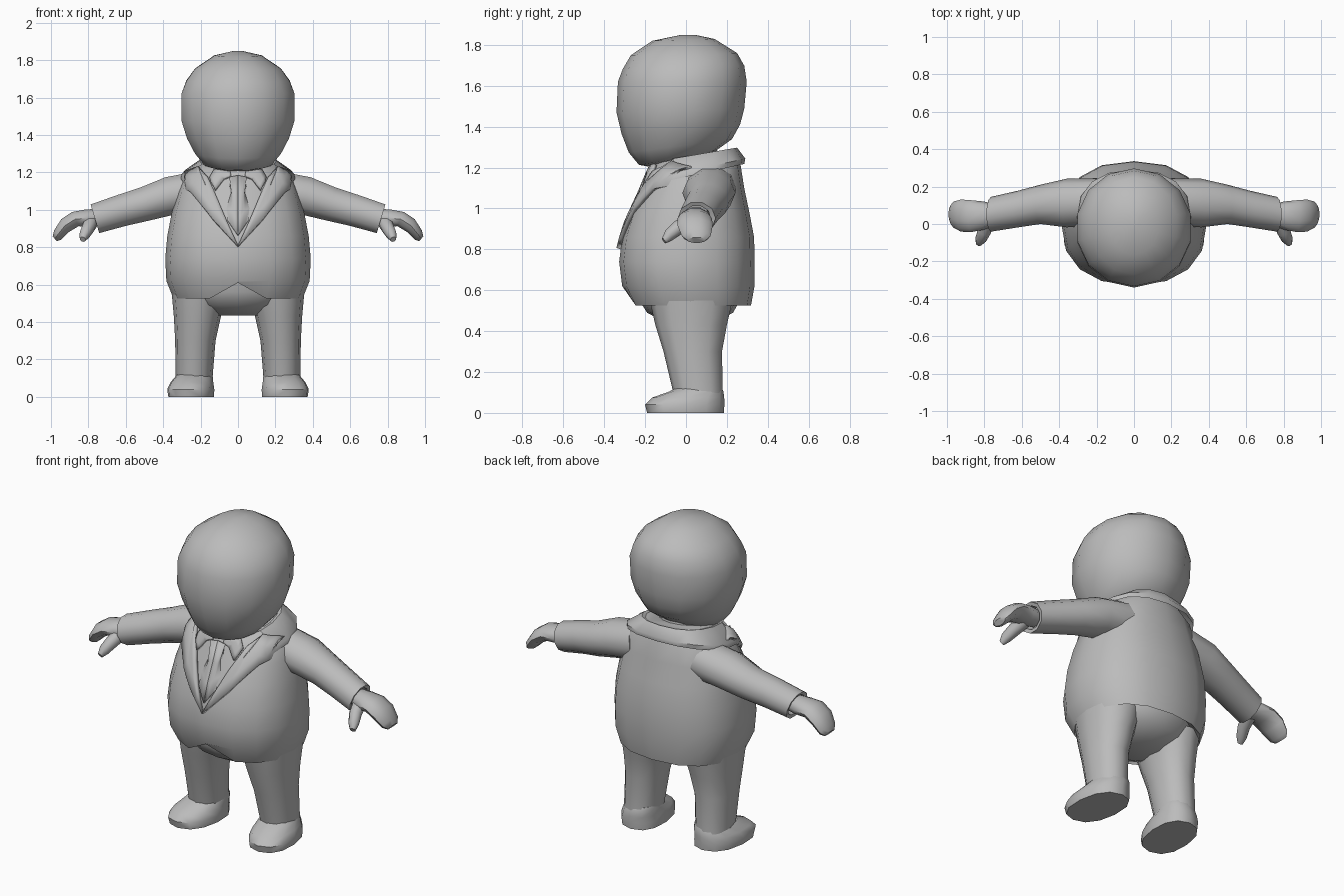
import bpy, bmesh, math
from mathutils import Vector
from mathutils.bvhtree import BVHTree

if "Cube" in bpy.data.objects:
    bpy.data.objects.remove(bpy.data.objects["Cube"])

grey = bpy.data.materials.new("plain_grey")
grey.diffuse_color = (0.5, 0.5, 0.5, 1)
grey.use_nodes = True
grey.node_tree.nodes["Principled BSDF"].inputs["Base Color"].default_value = grey.diffuse_color


def finish(name, bm, mirror=False, angle=50, thickness=0):
    me = bpy.data.meshes.new(name)
    bm.to_mesh(me)
    bm.free()
    ob = bpy.data.objects.new(name, me)
    bpy.context.collection.objects.link(ob)
    me.materials.append(grey)
    bpy.context.view_layer.objects.active = ob
    ob.select_set(True)
    bpy.ops.object.shade_smooth_by_angle(angle=math.radians(angle))
    ob.select_set(False)
    if thickness:
        mod = ob.modifiers.new("thickness", 'SOLIDIFY')
        mod.thickness, mod.offset = thickness, 1
    if mirror:
        ob.modifiers.new("mirror", 'MIRROR')
    return ob


def skin(rings, caps=True):
    """Join rings of points with quads."""
    bm = bmesh.new()
    rows = [[bm.verts.new(p) for p in r] for r in rings]
    n = len(rows[0])
    for a, b in zip(rows, rows[1:]):
        for i in range(n):
            j = (i + 1) % n
            bm.faces.new((a[i], a[j], b[j], b[i]))
    if caps:
        bm.faces.new(rows[0][::-1])
        bm.faces.new(rows[-1])
    bmesh.ops.recalc_face_normals(bm, faces=bm.faces)
    return bm


def power(v, p):
    return math.copysign(abs(v) ** (2 / p), v)


def level_ring(z, rx, y0, y1, cx=0, slope=0, n=16, p=2.0):
    """Horizontal ring, first point at the front, height rising to the back by slope."""
    pts = []
    for k in range(n):
        t = -math.pi / 2 + math.tau * k / n
        y = (y0 + y1) / 2 + (y1 - y0) / 2 * power(math.sin(t), p)
        pts.append(Vector((cx + rx * power(math.cos(t), p), y, z + slope * y)))
    return pts


def cross_ring(cx, cy, cz, ry, rv, lean=0.29, n=10):
    """Ring across a sideways limb."""
    up = Vector((lean, 0, math.sqrt(1 - lean * lean)))
    return [Vector((cx, cy, cz)) + Vector((0, ry * math.cos(math.tau * k / n), 0))
            + up * rv * math.sin(math.tau * k / n) for k in range(n)]


# Head: faceted outline, chin lower than the nape
head = [(1.225, .10, -.19, .03, .1), (1.25, .18, -.23, .13, .16), (1.31, .235, -.28, .225, .13),
        (1.39, .28, -.315, .265, .08), (1.48, .31, -.34, .285, .03), (1.62, .31, -.333, .297, 0),
        (1.69, .283, -.31, .285, .03), (1.755, .235, -.27, .25, .02), (1.825, .13, -.165, .14, .03),
        (1.848, .03, -.03, .05, 0)]
finish("head", skin([level_ring(z, r, a, b, 0, s, 14, 2.05) for z, r, a, b, s in head]))

# Neck
finish("neck", skin([level_ring(1.18, .15, -.13, .17), level_ring(1.3, .13, -.12, .15)]))

# Jacket: inner hem, hem, belly, chest, shoulders
jacket = [(.59, .27, -.22, .27, 0), (.525, .345, -.265, .318, 0), (.62, .383, -.312, .335, 0),
          (.74, .389, -.327, .336, 0), (.86, .378, -.312, .333, 0), (.98, .355, -.272, .31, 0),
          (1.09, .325, -.222, .285, .03), (1.18, .285, -.19, .268, .1), (1.25, .19, -.165, .235, .17)]
rings = [level_ring(z, r, a, b, 0, s, 16, 2.35) for z, r, a, b, s in jacket]
rings[0][0].z = .64      # raised notch at the front opening
rings[1][0].z = .61
rings[1][0].y = -.30
bm = skin(rings)
surface = BVHTree.FromBMesh(bm)
finish("jacket", bm)

# Jacket collar band round the back and sides of the neck
band = [(1.155, .305, -.21, .285, .22), (1.18, .302, -.21, .29, .22),
        (1.255, .205, -.185, .25, .17), (1.245, .17, -.14, .21, .17)]
bm = skin([level_ring(z, r, a, b, 0, s, 16, 2.35) for z, r, a, b, s in band], caps=False)
front = [f for f in bm.faces if f.calc_center_median().y < -.1]
bmesh.ops.delete(bm, geom=front, context='FACES')
finish("collar_band", bm)


def plate(name, outline, thickness, lift=0.0):
    """Half outline in x, z laid on the chest and mirrored."""
    bm = bmesh.new()
    bm.faces.new([bm.verts.new((x, -1, z)) for x, z in outline])
    bmesh.ops.triangulate(bm, faces=bm.faces)
    bmesh.ops.subdivide_edges(bm, edges=bm.edges, cuts=2, use_grid_fill=True)
    for v in bm.verts:
        hit = surface.ray_cast(v.co, Vector((0, 1, 0)))[0]
        if hit is None:
            hit = surface.find_nearest(Vector((v.co.x, -.1, v.co.z)))[0]
        v.co = hit + Vector((0, -lift, 0))
    return finish(name, bm, True, 40, thickness)


# Lapels, shirt collar points and tie
plate("lapels", [(0, .80), (.13, .94), (.245, 1.09), (.19, 1.125), (.28, 1.145), (.275, 1.19),
                 (.2, 1.22), (.16, 1.175)], .022)
plate("shirt_collar", [(.035, 1.175), (.075, 1.16), (.12, 1.10), (.15, 1.165), (.12, 1.21), (.04, 1.2)], .016)
plate("tie", [(0, .86), (.055, .94), (.025, 1.09), (.045, 1.17), (0, 1.18)], .012)

# Trouser seat
seat = [(.435, .13, -.09, .13), (.49, .27, -.19, .23), (.56, .32, -.235, .27), (.68, .32, -.24, .27)]
finish("trouser_seat", skin([level_ring(*s) for s in seat]))

# Trouser legs
leg = [(.09, .235, .098, -.06, .18), (.3, .228, .108, -.11, .176),
       (.43, .217, .126, -.15, .2), (.56, .205, .15, -.18, .23)]
finish("legs", skin([level_ring(z, r, a, b, c, 0, 12, 2.2) for z, c, r, a, b in leg]), True)

# Shoes
shoe = [(0, .25, .122, -.19, .185), (.04, .252, .126, -.2, .188), (.075, .248, .115, -.165, .187),
        (.105, .24, .102, -.08, .183), (.13, .235, .09, -.04, .17)]
rings = [level_ring(z, r, a, b, c, 0, 12, 2.3) for z, c, r, a, b in shoe]
for p in (p for r in rings for p in r):
    p.x -= .08 * p.y     # toes turn out
finish("shoes", skin(rings), True)

# Sleeves with an open cuff
sleeve = [(.2, .12, 1.10, .125, .115), (.36, .112, 1.075, .13, .108), (.5, .105, 1.03, .105, .096),
          (.62, .08, .997, .098, .09), (.765, .052, .952, .093, .084), (.76, .052, .953, .07, .064),
          (.72, .052, .965, .06, .055)]
finish("sleeves", skin([cross_ring(*s) for s in sleeve]), True)

# Mitten hands
hand = [(.74, .05, .96, .055, .05), (.80, .045, .955, .075, .052), (.87, .042, .95, .085, .044),
        (.925, .045, .915, .086, .042), (.965, .05, .865, .07, .033), (.98, .052, .845, .045, .018)]
finish("hands", skin([cross_ring(*h, lean=.29 + .07 * i) for i, h in enumerate(hand)]), True)

# Thumbs, pointing forward and down
thumb = [(.785, .02, .935, .04), (.80, -.04, .905, .036), (.82, -.085, .868, .03), (.83, -.108, .842, .016)]
axis = Vector((.25, -.8, -.55)).normalized()
side = axis.cross(Vector((0, 0, 1))).normalized()
over = axis.cross(side)
finish("thumbs", skin([[Vector((x, y, z)) + r * (side * math.cos(math.tau * k / 8) + over * math.sin(math.tau * k / 8))
                        for k in range(8)] for x, y, z, r in thumb]), True)
